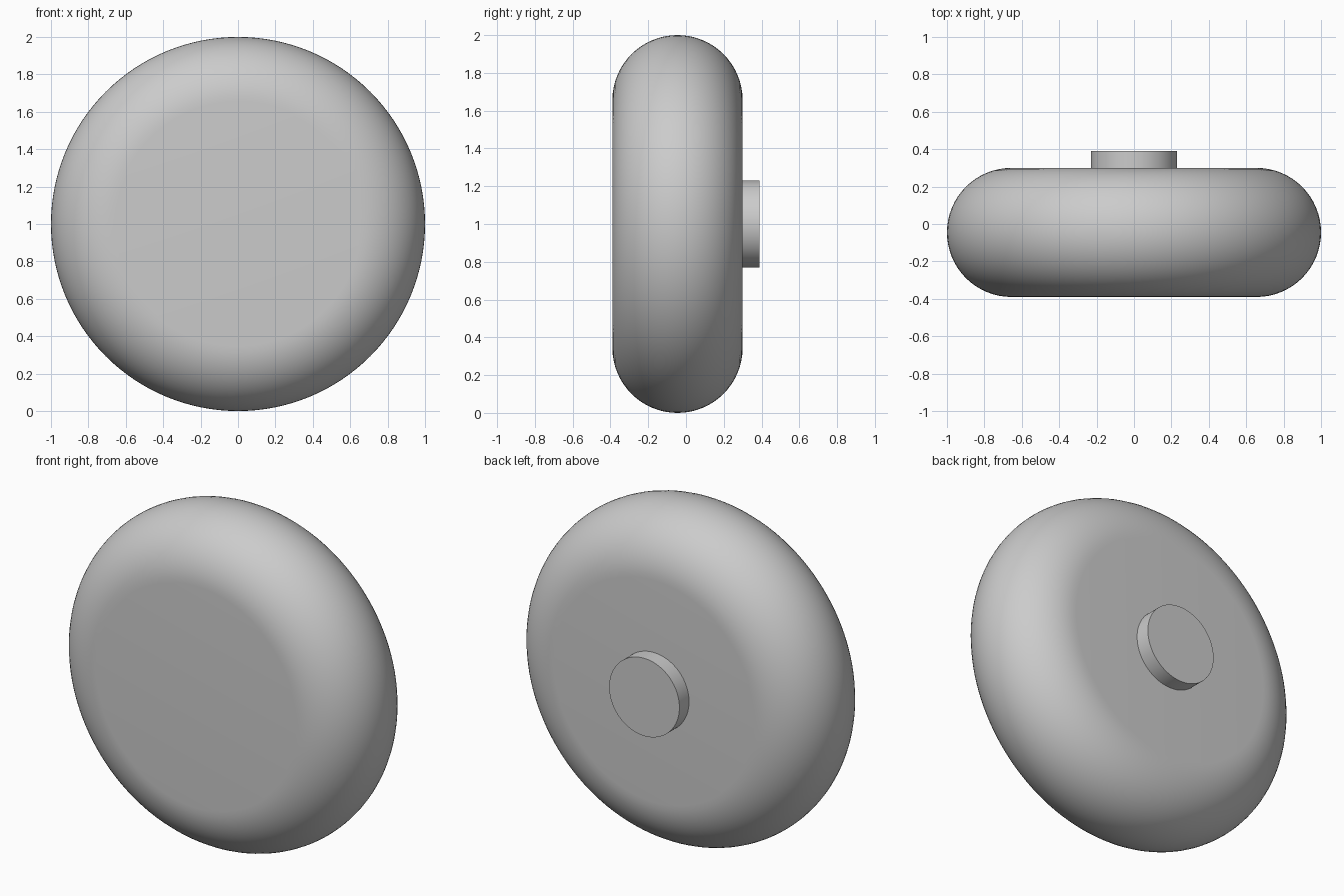
import bpy
import bmesh
from math import cos, sin, pi
from mathutils import Matrix, Vector

cube = bpy.data.objects.get("Cube")
if cube:
    bpy.data.objects.remove(cube, do_unlink=True)

# Single plain grey material
grey = bpy.data.materials.new("plain grey")
grey.use_nodes = True
colour = (0.6, 0.6, 0.6, 1)
grey.diffuse_color = colour
grey.node_tree.nodes["Principled BSDF"].inputs["Base Color"].default_value = colour


def lathe(name, profile, steps):
    """Spin a closed (radius, y) profile around the y axis at z = 1."""
    bm = bmesh.new()
    verts = [bm.verts.new((r, y, 1)) for r, y in profile]
    edges = [bm.edges.new(pair) for pair in zip(verts, verts[1:])]
    bmesh.ops.spin(bm, geom=verts + edges, cent=(0, 0, 1), axis=(0, 1, 0),
                   angle=2 * pi, steps=steps, use_merge=True)
    bmesh.ops.remove_doubles(bm, verts=bm.verts, dist=1e-5)
    # Close the flat ends
    bmesh.ops.holes_fill(bm, edges=[e for e in bm.edges if e.is_boundary], sides=0)
    bmesh.ops.recalc_face_normals(bm, faces=bm.faces)
    mesh = bpy.data.meshes.new(name)
    bm.to_mesh(mesh)
    bm.free()
    mesh.materials.append(grey)
    obj = bpy.data.objects.new(name, mesh)
    bpy.context.collection.objects.link(obj)
    bpy.ops.object.select_all(action="DESELECT")
    obj.select_set(True)
    bpy.context.view_layer.objects.active = obj
    bpy.ops.object.shade_smooth_by_angle(angle=pi / 6)
    return obj


# Thick disc with a fully rounded rim
half, centre, arc = 0.345, -0.045, 32
rim = [(1 - half + half * cos(a), centre + half * sin(a))
       for a in (pi * (i / arc - 0.5) for i in range(arc + 1))]
lathe("rounded_disc", rim, 128)

# Short round boss on the back, sunk slightly into the disc
lathe("back_boss", [(0.23, 0.28), (0.23, 0.39)], 96)
